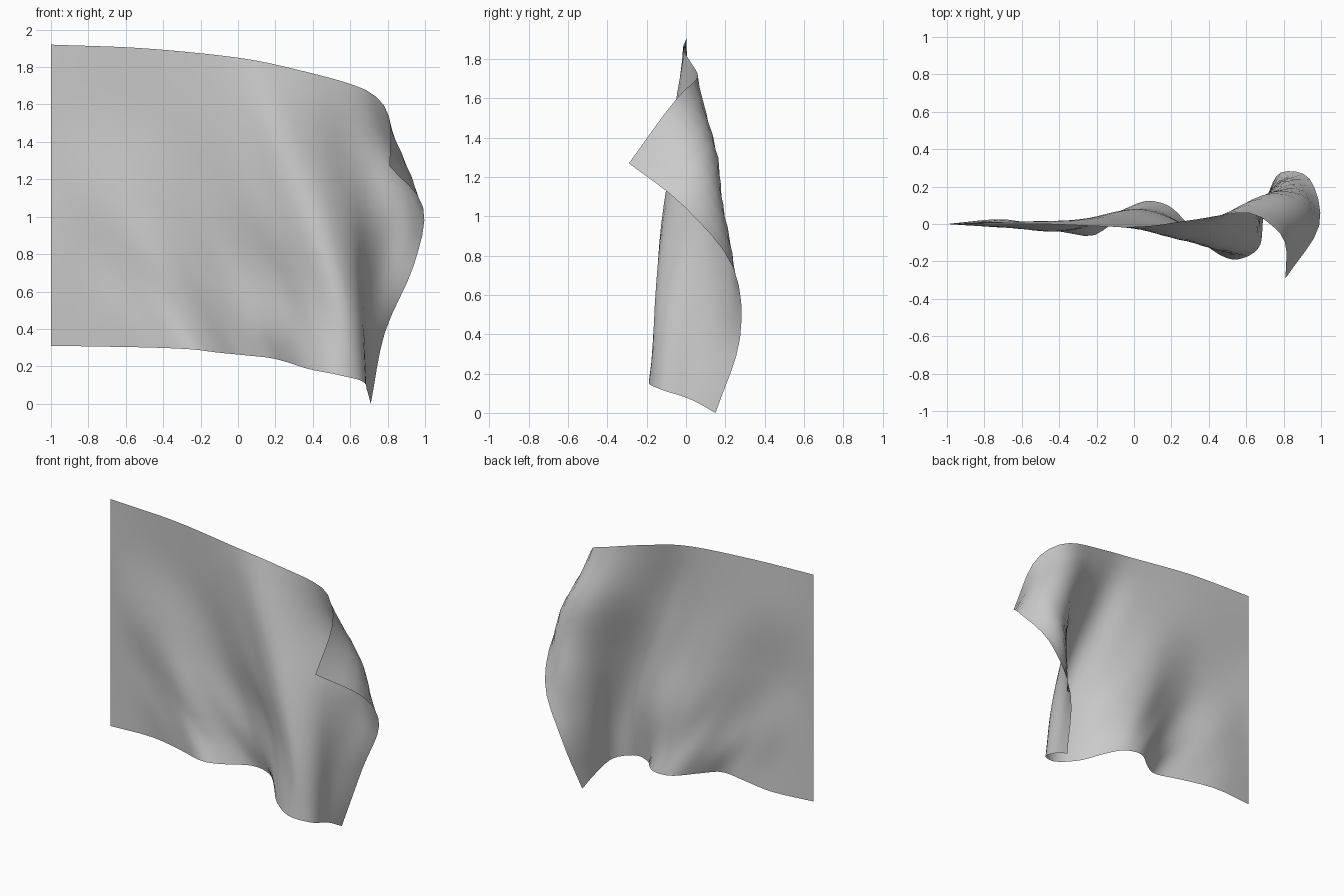
import bpy
import bmesh
from mathutils import Vector

COLUMNS = 48
ROWS = 16

if "Cube" in bpy.data.objects:
    bpy.data.objects.remove(bpy.data.objects["Cube"], do_unlink=True)


def catmull_rom(points, position):
    """Smooth point on an open curve; position runs from zero to one."""
    padded = [2 * points[0] - points[1], *points, 2 * points[-1] - points[-2]]
    spans = len(points) - 1
    index = min(int(position * spans), spans - 1)
    t = position * spans - index
    a, b, c, d = padded[index:index + 4]
    return 0.5 * (2 * b + (c - a) * t + (2 * a - 5 * b + 4 * c - d) * t ** 2
                  + (3 * b - a - 3 * c + d) * t ** 3)


def resample(points, count, lean):
    """Resample a curve by length; lean shifts the points so that folds slant."""
    samples = 400
    dense = [catmull_rom(points, i / samples) for i in range(samples + 1)]
    lengths = [0.0]
    for start, end in zip(dense, dense[1:]):
        lengths.append(lengths[-1] + (end - start).length)
    result = []
    cursor = 0
    for step in range(count + 1):
        target = lengths[-1] * (step / count) ** lean
        while cursor < samples - 1 and lengths[cursor + 1] < target:
            cursor += 1
        span = lengths[cursor + 1] - lengths[cursor]
        result.append(dense[cursor].lerp(dense[cursor + 1],
                                         (target - lengths[cursor]) / span))
    return result


# Waving threads of the cloth, each running from the pole side to the free end
bottom_hem = [(-1, 0, .31), (-.7, .025, .305), (-.45, -.02, .3), (-.24, -.065, .29),
              (-.12, 0, .275), (.03, .115, .26), (.17, .105, .245), (.27, .02, .22),
              (.38, -.11, .185), (.53, -.19, .155), (.665, -.13, .12),
              (.69, .02, .07), (.71, .15, 0)]
lower_thread = [(-1, 0, .71), (-.7, .01, .705), (-.4, -.04, .69), (-.2, .02, .68),
                (0, .08, .66), (.2, .03, .63), (.38, -.09, .59), (.54, -.16, .55),
                (.65, -.08, .51), (.69, .1, .46), (.785, .275, .38)]
middle_thread = [(-1, 0, 1.115), (-.55, -.02, 1.1), (-.15, .04, 1.07),
                 (.15, -.03, 1.03), (.41, -.125, .97), (.58, -.04, .93),
                 (.7, .13, .9), (.81, .225, .85), (.94, .24, .74)]
upper_thread = [(-1, 0, 1.52), (-.4, .015, 1.5), (0, -.02, 1.45), (.23, -.075, 1.42),
                (.42, -.01, 1.38), (.61, .12, 1.34), (.76, .165, 1.29),
                (.91, .11, 1.2), (.99, -.01, 1.05)]
top_hem = [(-1, 0, 1.92), (-.5, 0, 1.9), (0, -.015, 1.85), (.3, .02, 1.79),
           (.6, .06, 1.71), (.74, -.01, 1.64), (.81, -.11, 1.52), (.81, -.29, 1.27)]

threads = [resample([Vector(p) for p in thread], COLUMNS, 0.6 + 0.3 * level)
           for level, thread in enumerate((bottom_hem, lower_thread, middle_thread,
                                           upper_thread, top_hem))]

# Loft the cloth across the threads
bm = bmesh.new()
grid = []
for column in zip(*threads):
    grid.append([bm.verts.new(catmull_rom(list(column), row / ROWS))
                 for row in range(ROWS + 1)])
for left, right in zip(grid, grid[1:]):
    for row in range(ROWS):
        face = bm.faces.new((left[row], right[row], right[row + 1], left[row + 1]))
        face.smooth = True

mesh = bpy.data.meshes.new("flag_cloth")
bm.to_mesh(mesh)
bm.free()
flag = bpy.data.objects.new("flag_cloth", mesh)
bpy.context.collection.objects.link(flag)

# Plain grey fabric
colour = (0.6, 0.6, 0.6, 1.0)
fabric = bpy.data.materials.new("light_grey_fabric")
fabric.use_nodes = True
fabric.diffuse_color = colour
shader = next(n for n in fabric.node_tree.nodes if n.type == "BSDF_PRINCIPLED")
shader.inputs["Base Color"].default_value = colour
mesh.materials.append(fabric)
